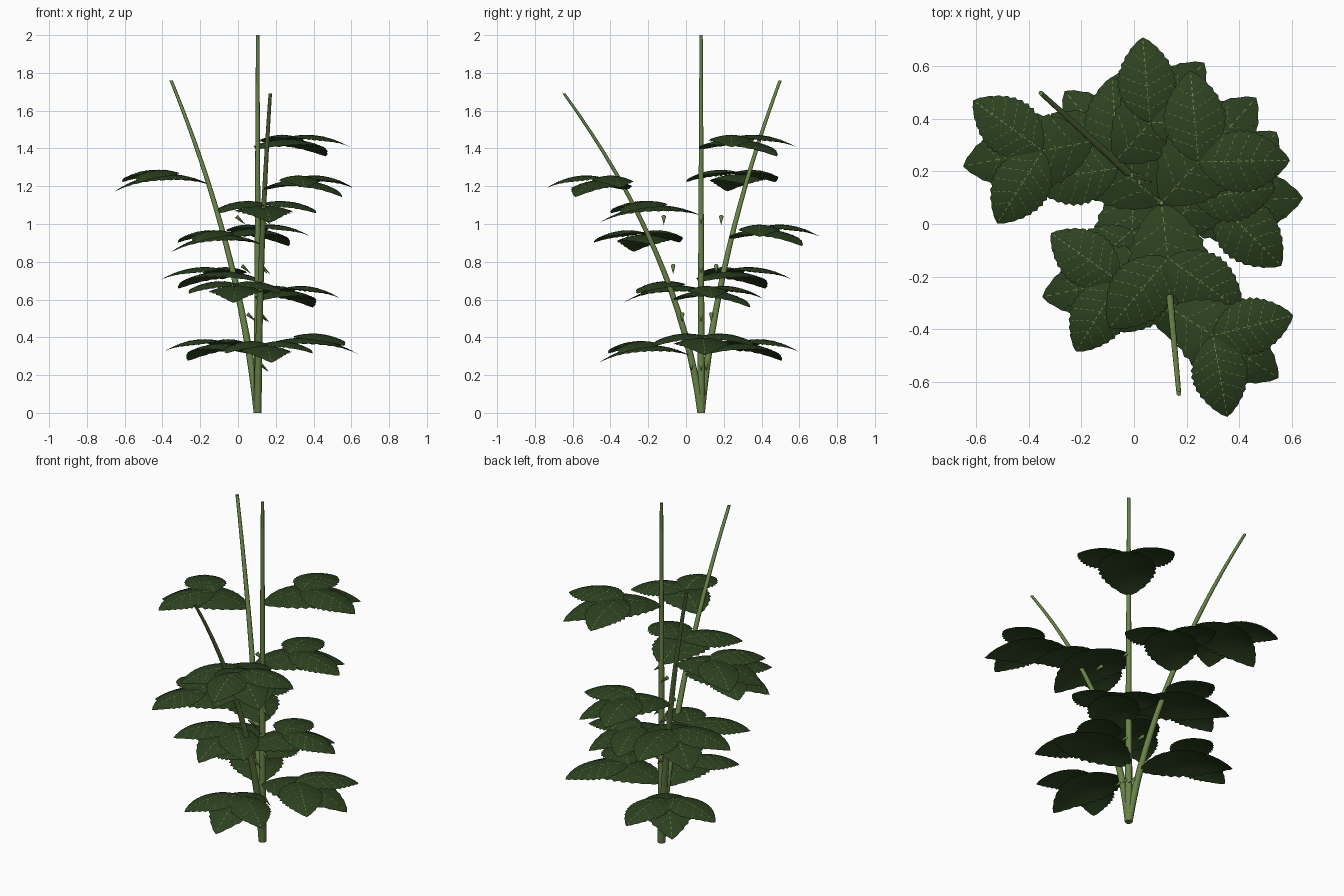
import bpy, bmesh, math
from mathutils import Vector

if "Cube" in bpy.data.objects:
    bpy.data.objects.remove(bpy.data.objects["Cube"])


def material(name, rgb):
    m = bpy.data.materials.new(name)
    m.diffuse_color = (*rgb, 1)
    m.use_nodes = True
    m.node_tree.nodes["Principled BSDF"].inputs["Base Color"].default_value = m.diffuse_color
    return m


STEM = material("stem green", (0.14, 0.225, 0.065))
LEAF = material("leaf dark green", (0.025, 0.053, 0.014))
VEIN = material("vein pale green", (0.18, 0.25, 0.075))


def finish(bm, name, mats):
    me = bpy.data.meshes.new(name)
    bm.to_mesh(me)
    bm.free()
    for m in mats:
        me.materials.append(m)
    ob = bpy.data.objects.new(name, me)
    bpy.context.collection.objects.link(ob)
    for p in me.polygons:
        p.use_smooth = len(p.vertices) < 5
    return ob


# canes: straight lean + quadratic bend away from the root at (0.104, 0.08)
def cane_point(c, z):
    d = c["a"] * z + c["b"] * z * z
    return Vector((0.104 + c["dir"][0] * d, 0.08 + c["dir"][1] * d, z))


def build_cane(c, sides=10, rows=16):
    bm = bmesh.new()
    rings = []
    for i in range(rows + 1):
        t = i / rows
        p = cane_point(c, c["top"] * t)
        r = 0.021 - 0.012 * t
        rings.append([bm.verts.new(p + Vector((r * math.cos(k * math.tau / sides),
                                               r * math.sin(k * math.tau / sides), 0)))
                      for k in range(sides)])
    for lo, hi in zip(rings, rings[1:]):
        for k in range(sides):
            n = (k + 1) % sides
            bm.faces.new((lo[k], lo[n], hi[n], hi[k]))
    bm.faces.new(rings[-1])
    bm.faces.new(rings[0][::-1])
    finish(bm, c["name"], [STEM])


# prickles: small cones pointing out and down
def build_prickles(c):
    bm = bmesh.new()
    for z in (0.265, 0.525, 0.78, 1.04):
        base = Vector((0.108 + c["dir"][0] * c["lean"] * z,
                       0.08 + c["dir"][1] * c["lean"] * z, z))
        axis = Vector((0.05, 0, -0.045))
        side = Vector((0, 1, 0))
        up = axis.cross(side).normalized()
        ring = [bm.verts.new(base + 0.012 * (side * math.cos(k * math.tau / 6) + up * math.sin(k * math.tau / 6)))
                for k in range(6)]
        tip = bm.verts.new(base + axis)
        for k in range(6):
            bm.faces.new((ring[k], ring[(k + 1) % 6], tip))
        bm.faces.new(ring[::-1])
    bmesh.ops.recalc_face_normals(bm, faces=bm.faces)
    finish(bm, c["name"] + "_prickles", [STEM])


# one arched, serrated leaflet with raised, broken veins
def leaflet(bm, base, azimuth, length, half, rise, fall, droop):
    f = Vector((math.cos(azimuth), math.sin(azimuth), 0))
    s = Vector((-f.y, f.x, 0))

    def width(t):
        return half * max(0.0, math.sin(math.pi * t ** 0.9)) ** 0.75

    def surf(t, v, lift=0.0):
        w = width(t)
        p = base + f * (length * t) + s * (w * v)
        p.z += rise * t - fall * t * t - droop * (w / half * v) ** 2 + lift
        return p

    rows, cols = 24, (-1, -0.66, -0.33, 0, 0.33, 0.66, 1)
    grid = []
    for i in range(1, rows):
        t = i / rows
        tooth = 1.05 if i % 2 else 0.97
        grid.append([bm.verts.new(surf(t, v * tooth if abs(v) == 1 else v)) for v in cols])
    for lo, hi in zip(grid, grid[1:]):
        for k in range(6):
            bm.faces.new((lo[k], hi[k], hi[k + 1], lo[k + 1]))
    root, tip = bm.verts.new(surf(0, 0)), bm.verts.new(surf(1, 0))
    for k in range(6):
        bm.faces.new((root, grid[0][k], grid[0][k + 1]))
        bm.faces.new((tip, grid[-1][k + 1], grid[-1][k]))

    def strip(points, across):
        for p, q in list(zip(points, points[1:]))[::2]:
            vs = [bm.verts.new(x) for x in (p - across, q - across, q + across, p + across)]
            bm.faces.new(vs).material_index = 1

    strip([surf(0.03 + 0.93 * i / 27, 0, 0.0012) for i in range(28)], s * 0.0016)
    for j in range(5):
        t0 = 0.14 + 0.145 * j
        for sg in (1, -1):
            pts = [surf(t0 + 0.13 * q / 9, sg * 0.88 * q / 9, 0.0014) for q in range(10)]
            strip(pts, f * 0.0011 * -sg)


# compound leaf: long terminal leaflet and a pair of side leaflets
def build_leaf(name, base, degrees, size):
    bm = bmesh.new()
    az = math.radians(degrees)
    leaflet(bm, base, az, size, 0.28 * size, 0.25, 0.287, 0.03)
    joint = base + Vector((math.cos(az), math.sin(az), 0)) * (0.39 * size) + Vector((0, 0, 0.06))
    for sg in (1, -1):
        leaflet(bm, joint, az + sg * math.radians(47), 0.645 * size, 0.215 * size, 0.1, 0.148, 0.025)
    for fc in bm.faces:
        fc.normal_update()
        if fc.normal.z < 0:
            fc.normal_flip()
    finish(bm, name, [LEAF, VEIN])


canes = [
    dict(name="upright_cane", dir=(0, 0), a=0, b=0, lean=0, top=2.0, size=0.54,
         leaves=((0.343, 2), (0.695, 141), (1.045, -83), (1.395, 48))),
    dict(name="back_left_cane", dir=(-1, 0.913), a=0.112, b=0.0843, lean=0.112, top=1.76, size=0.505,
         leaves=((0.313, 130), (0.62, -93), (0.92, 48), (1.21, 191))),
    dict(name="front_cane", dir=(0.092, -1), a=0.1317, b=0.176, lean=0.19, top=1.69, size=0.488,
         leaves=((0.303, -82), (0.595, 55), (0.89, 192), (1.18, -33))),
]
for c in canes:
    build_cane(c)
    build_prickles(c)
    for i, (z, deg) in enumerate(c["leaves"]):
        build_leaf(f"{c['name']}_leaf_{i + 1}", cane_point(c, z), deg, c["size"])
